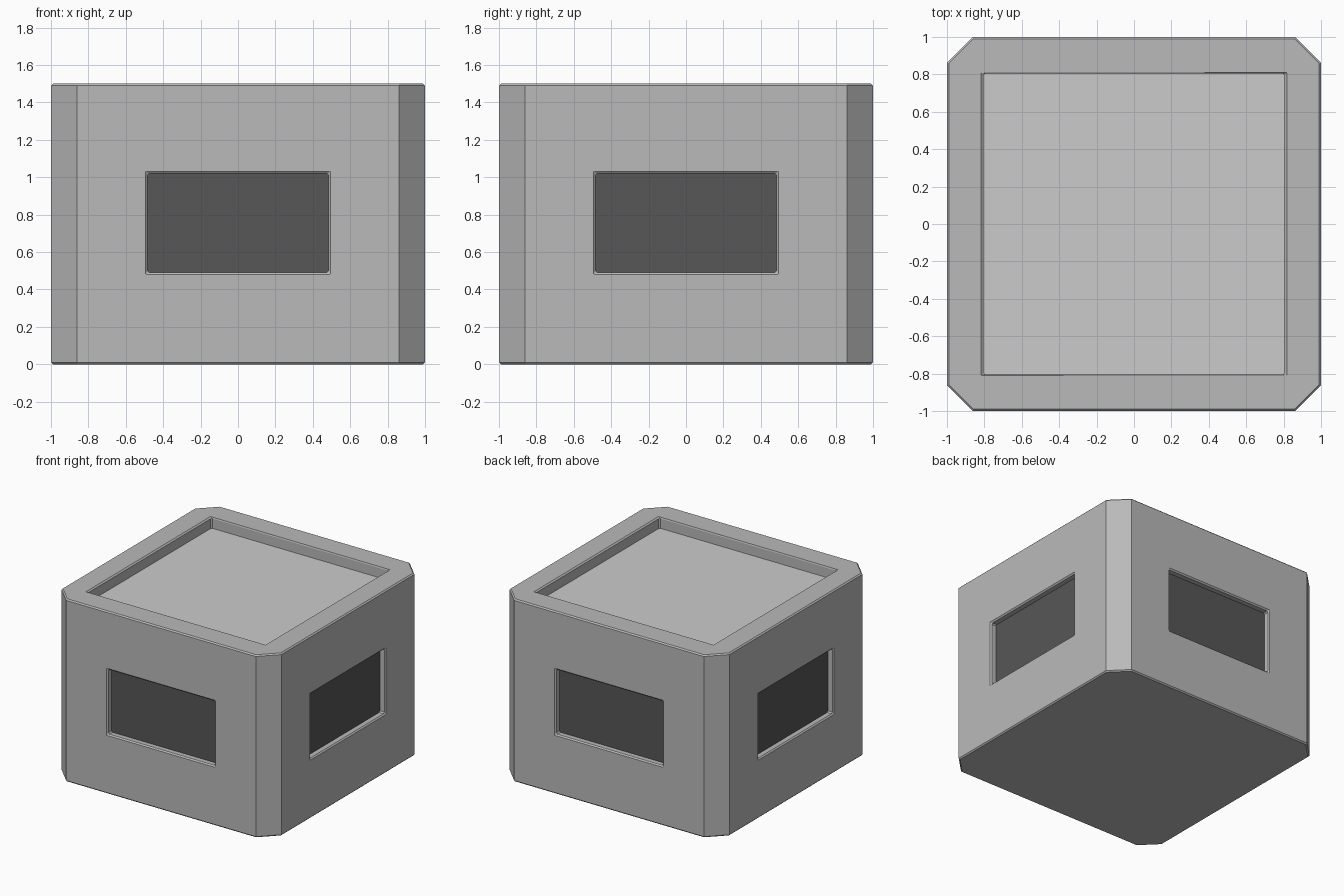
import bpy, bmesh
from math import radians
from mathutils import Matrix

if "Cube" in bpy.data.objects:
    bpy.data.objects.remove(bpy.data.objects["Cube"])


def material(name, v):
    m = bpy.data.materials.new(name)
    m.diffuse_color = (v, v, v, 1)
    m.use_nodes = True
    m.node_tree.nodes["Principled BSDF"].inputs["Base Color"].default_value = m.diffuse_color
    return m


def box(name, size, loc, turn=0, mat=None):
    """Box of given size at loc, turned about the world z axis."""
    bm = bmesh.new()
    bmesh.ops.create_cube(bm, size=1)
    bm.transform(Matrix.Rotation(radians(turn), 4, 'Z')
                 @ Matrix.Translation(loc) @ Matrix.Diagonal((*size, 1)))
    me = bpy.data.meshes.new(name)
    bm.to_mesh(me)
    bm.free()
    ob = bpy.data.objects.new(name, me)
    bpy.context.collection.objects.link(ob)
    if mat:
        me.materials.append(mat)
    return ob


body_mat = material("body_grey", 0.49)
dark_mat = material("window_dark", 0.095)
light_mat = material("top_light", 0.8)

# Body: block with four chamfered upright edges
body = box("body", (2, 2, 1.5), (0, 0, 0.75), mat=body_mat)
bm = bmesh.new()
bm.from_mesh(body.data)
upright = [e for e in bm.edges if abs(e.verts[0].co.z - e.verts[1].co.z) > 1]
bmesh.ops.bevel(bm, geom=upright, offset=0.138, segments=1, affect='EDGES')
bm.to_mesh(body.data)
bm.free()


def cut(cutter):
    mod = body.modifiers.new(cutter.name, 'BOOLEAN')
    mod.operation = 'DIFFERENCE'
    mod.solver = 'EXACT'
    mod.object = cutter
    cutter.hide_render = True
    cutter.hide_set(True)


# Top recess with its light panel
cut(box("top_cutter", (1.61, 1.61, 0.4), (0, 0, 1.59), mat=body_mat))
box("top_panel", (1.61, 1.61, 0.02), (0, 0, 1.40), mat=light_mat)

# Recessed dark window on each side
for i, side in enumerate(("front", "right", "back", "left")):
    cut(box(side + "_window_cutter", (0.97, 0.2, 0.53), (0, -1.03, 0.755), 90 * i, body_mat))
    box(side + "_window", (0.97, 0.02, 0.53), (0, -0.94, 0.755), 90 * i, dark_mat)

# Fine bevel on the sharp edges
bev = body.modifiers.new("edge_bevel", 'BEVEL')
bev.width = 0.01
bev.segments = 1
bev.limit_method = 'ANGLE'
bev.angle_limit = radians(50)
